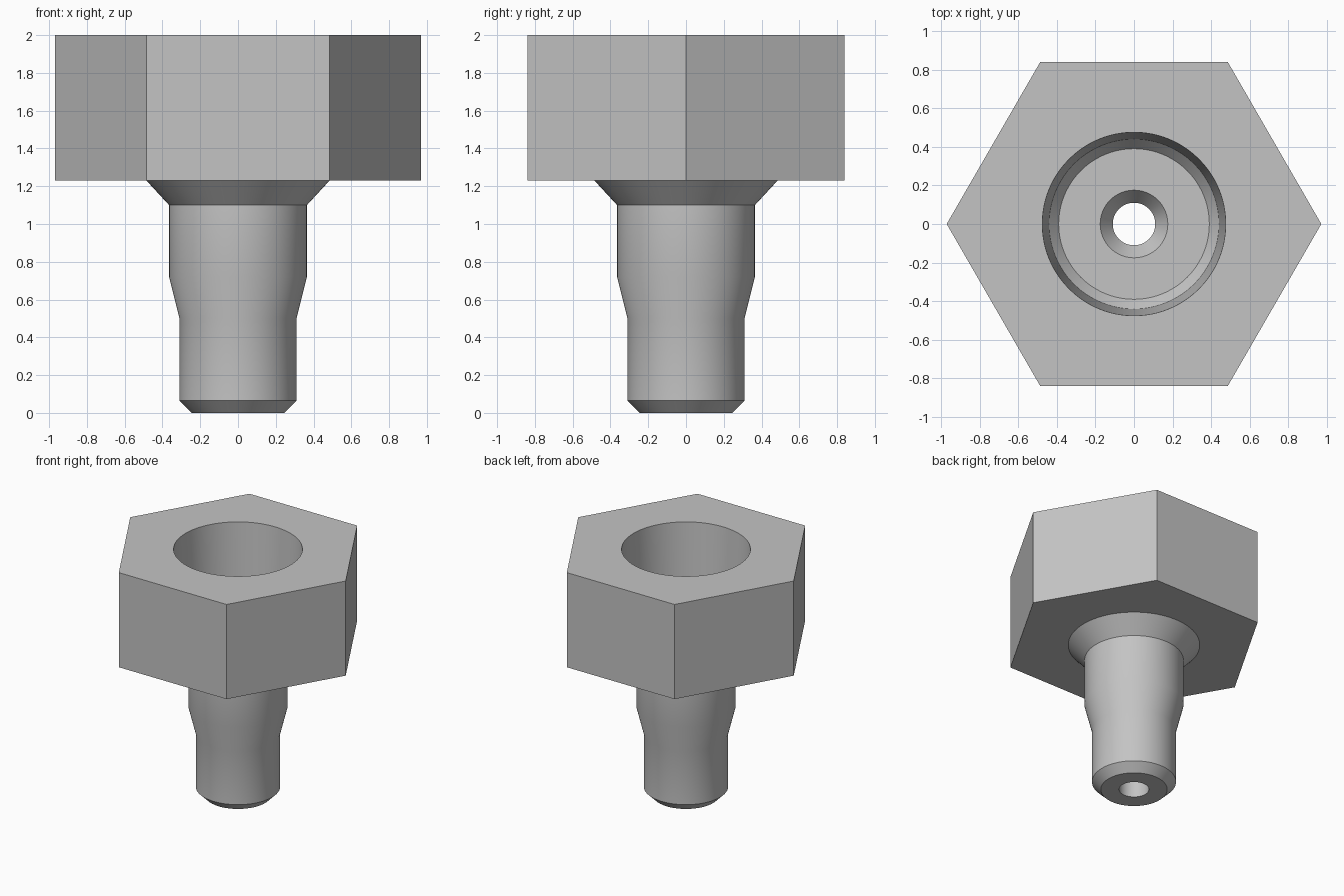
import bpy
import bmesh
from math import cos, sin, pi, radians

cube = bpy.data.objects.get("Cube")
if cube:
    bpy.data.objects.remove(cube, do_unlink=True)

SEGMENTS = 96
HEX_FLAT = 0.84  # centre to flat; any ring of this radius becomes hexagonal

# Closed half section (radius, height): shank and head outside, then the bore
section = [
    (0.11, 0), (0.245, 0), (0.31, 0.065),              # chamfered tip
    (0.31, 0.5), (0.365, 0.72), (0.365, 1.1),          # stepped shank
    (0.485, 1.23), (HEX_FLAT, 1.23), (HEX_FLAT, 2),    # collar and hex head
    (0.475, 2), (0.44, 1.32), (0.39, 1.26),            # tapered socket
    (0.175, 1.26), (0.11, 1.17),                       # funnel into the bore
]


def ring_point(radius, z, i):
    angle = 2 * pi * i / SEGMENTS
    if radius == HEX_FLAT:
        radius /= cos(angle % (pi / 3) - pi / 6)
    return radius * cos(angle), radius * sin(angle), z


# Steel colour
steel = bpy.data.materials.new("steel_grey")
steel.use_nodes = True
colour = (0.55, 0.55, 0.55, 1)
steel.diffuse_color = colour
steel.node_tree.nodes["Principled BSDF"].inputs["Base Color"].default_value = colour

# Turned body with hexagonal head
bm = bmesh.new()
rings = [[bm.verts.new(ring_point(r, z, i)) for i in range(SEGMENTS)] for r, z in section]
for k, low in enumerate(rings):
    high = rings[(k + 1) % len(rings)]
    for i in range(SEGMENTS):
        j = (i + 1) % SEGMENTS
        bm.faces.new((low[i], low[j], high[j], high[i]))
bmesh.ops.recalc_face_normals(bm, faces=bm.faces)

mesh = bpy.data.meshes.new("hex_fitting_body")
bm.to_mesh(mesh)
bm.free()
mesh.materials.append(steel)
body = bpy.data.objects.new("hex_fitting_body", mesh)
bpy.context.collection.objects.link(body)

# Smooth round walls, crisp chamfers and hex corners
bpy.ops.object.select_all(action="DESELECT")
body.select_set(True)
bpy.context.view_layer.objects.active = body
bpy.ops.object.shade_smooth_by_angle(angle=radians(25))
